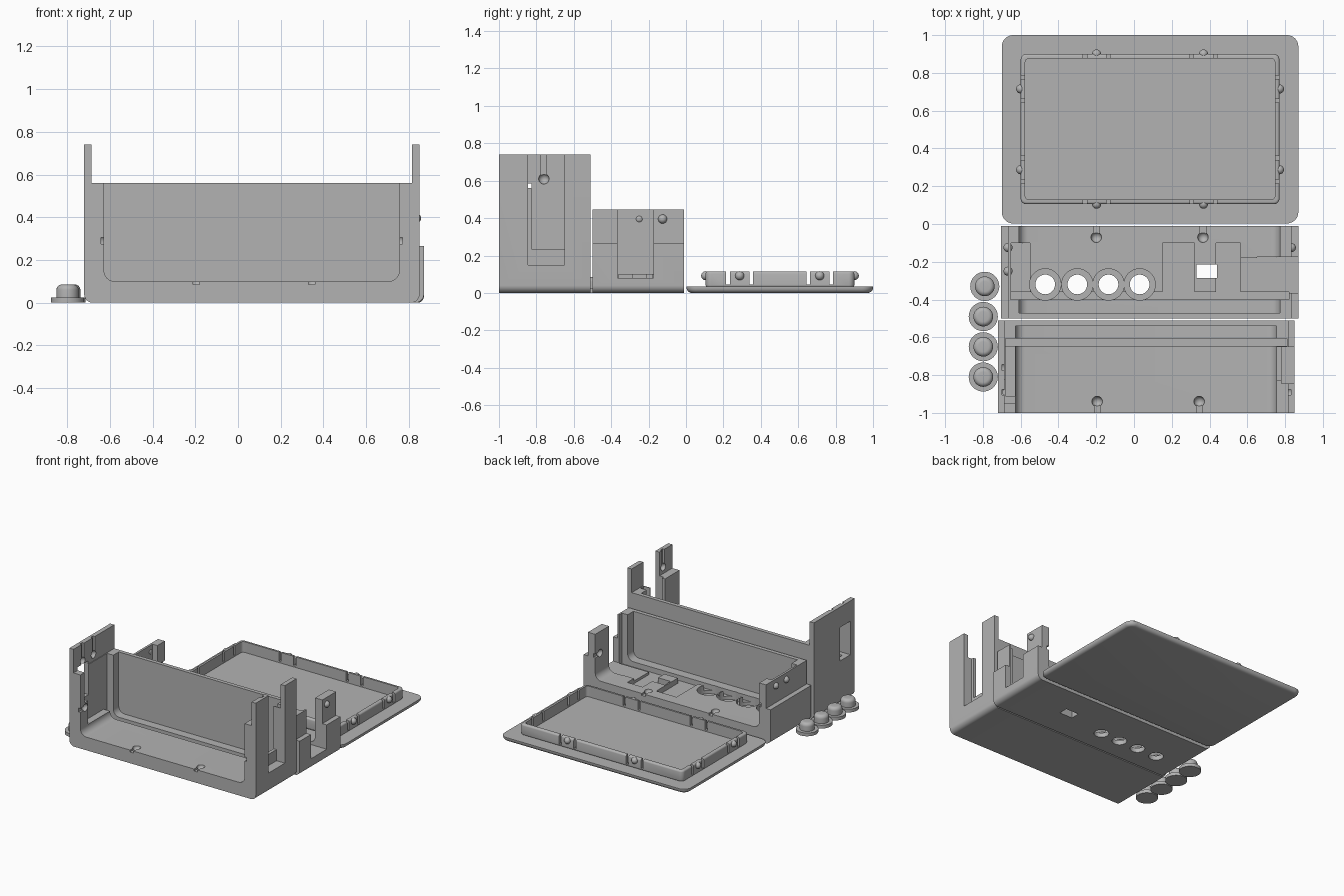
import bpy, bmesh, math
from mathutils import Vector

if "Cube" in bpy.data.objects:
    bpy.data.objects.remove(bpy.data.objects["Cube"])

grey = bpy.data.materials.new("grey plastic")
grey.diffuse_color = (0.45, 0.45, 0.45, 1)
grey.use_nodes = True
grey.node_tree.nodes["Principled BSDF"].inputs["Base Color"].default_value = grey.diffuse_color


def finish(name, bm):
    bmesh.ops.recalc_face_normals(bm, faces=bm.faces)
    me = bpy.data.meshes.new(name)
    bm.to_mesh(me)
    bm.free()
    ob = bpy.data.objects.new(name, me)
    bpy.context.collection.objects.link(ob)
    me.materials.append(grey)
    return ob


def prism(name, pts, direction):
    """Extrude a closed outline of 3D points along a vector."""
    bm = bmesh.new()
    face = bm.faces.new([bm.verts.new(p) for p in pts])
    ext = bmesh.ops.extrude_face_region(bm, geom=[face])
    bmesh.ops.translate(bm, vec=direction, verts=[v for v in ext["geom"] if isinstance(v, bmesh.types.BMVert)])
    return finish(name, bm)


def box(x0, x1, y0, y1, z0, z1, name="cutter"):
    return prism(name, [(x0, y0, z0), (x1, y0, z0), (x1, y1, z0), (x0, y1, z0)], (0, 0, z1 - z0))


def ball(x, y, z, r, name="cutter"):
    bm = bmesh.new()
    bmesh.ops.create_uvsphere(bm, u_segments=24, v_segments=12, radius=r)
    bmesh.ops.translate(bm, vec=(x, y, z), verts=bm.verts)
    return finish(name, bm)


def lathe(name, x, y, profile, n=40):
    """Solid of revolution around z from (radius, height) points."""
    bm = bmesh.new()
    rings = [[bm.verts.new((x + r * math.cos(2 * math.pi * i / n), y + r * math.sin(2 * math.pi * i / n), z))
              for i in range(n)] for r, z in profile]
    for a, b in zip(rings, rings[1:]):
        for i in range(n):
            j = (i + 1) % n
            bm.faces.new((a[i], a[j], b[j], b[i]))
    bm.faces.new(rings[0])
    bm.faces.new(rings[-1])
    return finish(name, bm)


def arc(cx, cy, r, a0, a1, n=8):
    return [(cx + r * math.cos(math.radians(a0 + (a1 - a0) * i / n)),
             cy + r * math.sin(math.radians(a0 + (a1 - a0) * i / n))) for i in range(n + 1)]


def rounded_rect(x0, x1, y0, y1, r):
    return (arc(x0 + r, y0 + r, r, 180, 270) + arc(x1 - r, y0 + r, r, 270, 360)
            + arc(x1 - r, y1 - r, r, 0, 90) + arc(x0 + r, y1 - r, r, 90, 180))


def trough(x0, x1, z0, r, top):
    """Outline with rounded lower corners, closed by the given top points."""
    return arc(x0 + r, z0 + r, r, 180, 270) + arc(x1 - r, z0 + r, r, 270, 360) + top


def along_y(name, outline, y0, y1):
    return prism(name, [(x, y0, z) for x, z in outline], (0, y1 - y0, 0))


def boolean(ob, cutters, op="DIFFERENCE"):
    bpy.context.view_layer.objects.active = ob
    for c in cutters:
        m = ob.modifiers.new("bool", "BOOLEAN")
        m.operation, m.solver, m.object = op, "EXACT", c
        bpy.ops.object.modifier_apply(modifier=m.name)
        bpy.data.objects.remove(c)


def smooth(ob):
    bpy.ops.object.select_all(action="DESELECT")
    ob.select_set(True)
    bpy.context.view_layer.objects.active = ob
    bpy.ops.object.shade_smooth_by_angle(angle=math.radians(35))


def keyhole(x, y, z, end, axis):
    """Snap socket: a ball with a narrow channel running out to an edge."""
    h = 0.015
    if axis == "y":
        channel = box(x - h, x + h, min(y, end), max(y, end), z - h, z + h)
    else:
        channel = box(x - h, x + h, y - h, y + h, z, end)
    return [ball(x, y, z, 0.028), channel]


# Tall shell: floor, side walls with outer lip, closed back, open front
tall = along_y("tall_shell", trough(-0.72, 0.85, 0, 0.04, [(0.85, 0.74), (-0.72, 0.74)]), -1, -0.51)
cuts = [box(-0.685, 0.815, -1.1, -0.4, 0.56, 0.9),
        along_y("cutter", trough(-0.627, 0.755, 0.1, 0.05, [(0.755, 0.9), (-0.627, 0.9)]), -1.1, -0.54),
        box(-0.68, 0.81, -0.645, -0.605, 0.06, 0.9),      # panel groove
        box(-0.68, -0.6, -0.91, -0.64, 0.15, 0.9),        # left pocket
        box(-0.8, -0.6, -0.95, -0.825, 0.33, 0.585),      # left window
        box(0.78, 0.95, -0.845, -0.65, 0.15, 0.9),        # right opening
        box(0.70, 0.79, -0.825, -0.65, 0.235, 0.9)]
for x in (-0.195, 0.345):
    cuts += keyhole(x, -0.94, 0.1, -1.05, "y")
for x in (-0.627, 0.755):
    cuts += keyhole(x, -0.94, 0.29, -1.05, "y")
for x, y in ((-0.685, -0.89), (-0.685, -0.76), (0.815, -0.89)):
    cuts += keyhole(x, y, 0.61, 0.9, "z")
boolean(tall, cuts)
smooth(tall)

# Low shell: stepped walls that nest in the lip of the tall one, open at the back
low = along_y("low_shell", trough(-0.705, 0.87, 0, 0.04, [
    (0.87, 0.265), (0.833, 0.265), (0.833, 0.445), (-0.667, 0.445), (-0.667, 0.265), (-0.705, 0.265)]), -0.5, -0.01)
cuts = [along_y("cutter", trough(-0.61, 0.772, 0.1, 0.05, [(0.772, 0.9), (-0.61, 0.9)]), -0.47, 0.1),
        box(-0.655, 0.82, -0.40, -0.36, 0.06, 0.9),       # panel groove
        box(-0.65, -0.55, -0.361, -0.10, 0.08, 0.9),      # left pocket
        box(0.65, 1.0, -0.365, -0.175, 0.08, 0.9),        # right opening
        box(0.15, 0.32, -0.362, -0.10, 0.06, 0.2),        # floor recesses
        box(0.435, 0.565, -0.362, -0.10, 0.06, 0.2),
        box(0.56, 0.66, -0.362, -0.18, 0.08, 0.2),
        box(0.33, 0.44, -0.285, -0.215, -0.1, 0.2)]       # connector window
for x in (-0.47, -0.30, -0.135, 0.03):                    # button holes
    cuts += [lathe("cutter", x, -0.32, [(0.083, 0.035), (0.083, 0.2)]),
             lathe("cutter", x, -0.32, [(0.052, -0.1), (0.052, 0.15)])]
for x in (-0.2, 0.365):
    cuts += keyhole(x, -0.07, 0.1, 0.05, "y")
for x in (-0.61, 0.772):
    cuts += keyhole(x, -0.07, 0.28, 0.05, "y")
boolean(low, cuts)
smooth(low)
for x, y in ((-0.667, -0.125), (-0.667, -0.25), (0.833, -0.125)):
    smooth(ball(x, y, 0.395, 0.024, "wall_snap_bump"))

# Cover plate with rounded lower edge
bm = bmesh.new()
rings = []
for k in range(6):
    a = math.radians(90 * k / 5)
    d = 0.028 * (1 - math.sin(a))
    z = 0.028 * (1 - math.cos(a))
    rings.append([bm.verts.new((x, y, z)) for x, y in
                  rounded_rect(-0.7 + d, 0.87 - d, 0.003 + d, 1 - d, 0.06 - d)])
rings.append([bm.verts.new((v.co.x, v.co.y, 0.034)) for v in rings[-1]])
for a, b in zip(rings, rings[1:]):
    for i in range(len(a)):
        j = (i + 1) % len(a)
        bm.faces.new((a[i], a[j], b[j], b[i]))
bm.faces.new(rings[0])
bm.faces.new(rings[-1])
smooth(finish("cover_plate", bm))

# Cover rim, split by slits into spring tabs that carry snap bumps
rim = prism("cover_rim", [(x, y, 0.03) for x, y in rounded_rect(-0.6, 0.77, 0.105, 0.9, 0.03)], (0, 0, 0.085))
bev = rim.modifiers.new("bevel", "BEVEL")
bev.width, bev.segments, bev.limit_method = 0.012, 3, "ANGLE"
bev.angle_limit = math.radians(60)
bpy.context.view_layer.objects.active = rim
bpy.ops.object.modifier_apply(modifier="bevel")
cuts = [prism("cutter", [(x, y, 0.02) for x, y in rounded_rect(-0.576, 0.746, 0.129, 0.876, 0.02)], (0, 0, 0.2))]
bumps = []
for x in (-0.198, 0.368):
    for y in (0.105, 0.9):
        bumps.append((x, y))
        for s in (-0.062, 0.062):
            cuts.append(box(x + s - 0.01, x + s + 0.01, y - 0.04, y + 0.04, 0.045, 0.2))
for y in (0.287, 0.715):
    for x in (-0.6, 0.77):
        bumps.append((x, y))
        for s in (-0.062, 0.062):
            cuts.append(box(x - 0.04, x + 0.04, y + s - 0.01, y + s + 0.01, 0.045, 0.2))
boolean(rim, cuts)
smooth(rim)
for x, y in bumps:
    smooth(ball(x, y, 0.092, 0.024, "cover_snap_bump"))

# Loose push buttons
for x, y in ((-0.79, -0.33), (-0.798, -0.49), (-0.798, -0.65), (-0.798, -0.81)):
    dome = [(0.027 + r, z) for r, z in arc(0, 0.06, 0.025, 0, 90, 6)]
    smooth(lathe("push_button", x, y, [(0.077, 0), (0.077, 0.025), (0.052, 0.025)] + dome))
